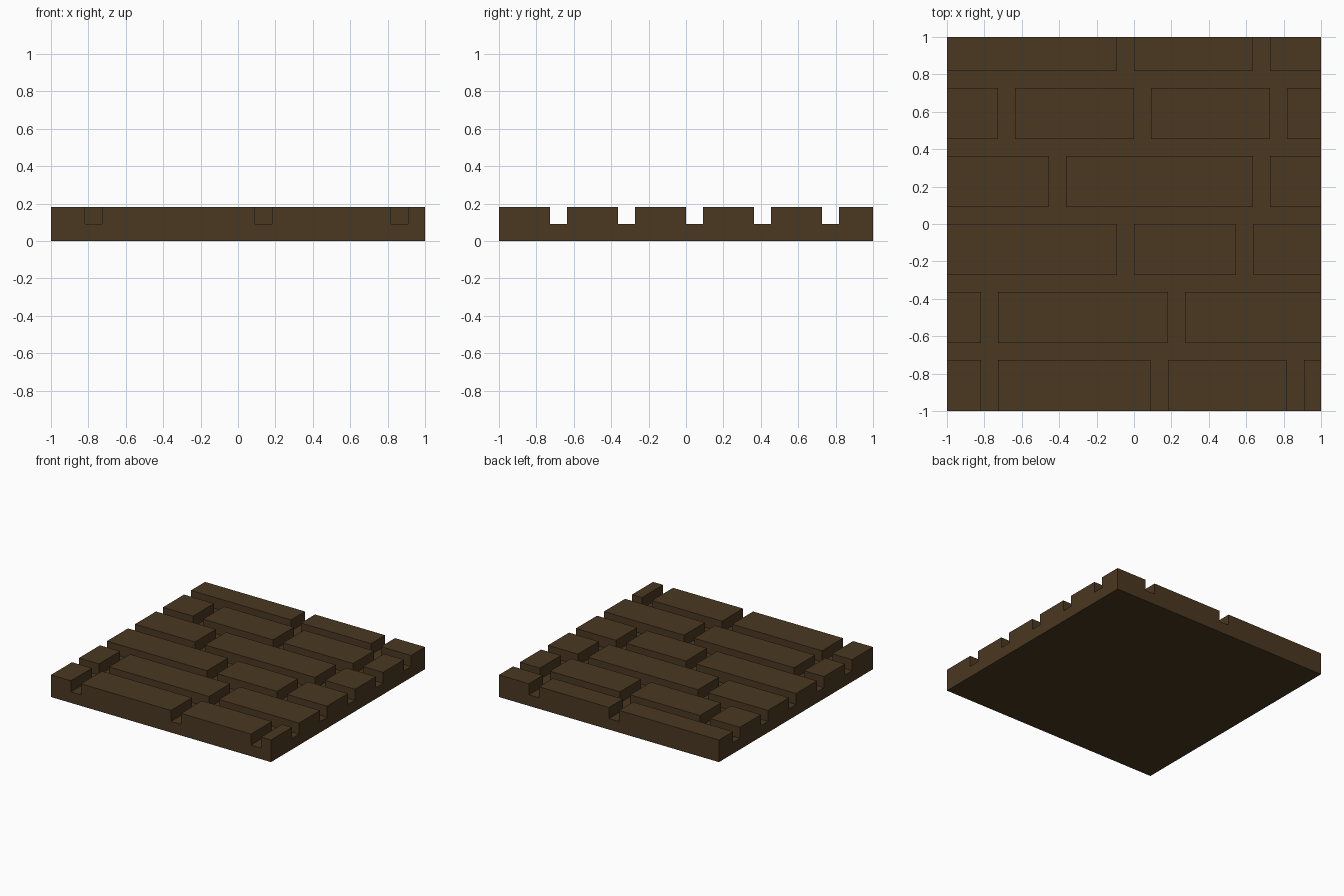
import bpy
import bmesh
from math import radians

cube = bpy.data.objects.get("Cube")
if cube:
    bpy.data.objects.remove(cube)

CELLS = 22            # cells per side of the tile
UNIT = 2 / CELLS      # mortar joint width, also slab and brick height

# Columns holding an upright joint, for each course from front to back
COURSE_JOINTS = [(2, 12, 20), (2, 13), (10, 17), (6, 18), (3, 11, 19), (10, 18)]


def is_brick(x, y):
    """True where the point lies on a brick rather than in a joint."""
    column, row = int((x + 1) / UNIT), int((y + 1) / UNIT)
    return row % 4 != 3 and column not in COURSE_JOINTS[row // 4]


def extrude_up(bm, faces):
    """Extrude faces upward by one unit and return the new top faces."""
    geom = bmesh.ops.extrude_face_region(bm, geom=faces)["geom"]
    verts = [g for g in geom if isinstance(g, bmesh.types.BMVert)]
    bmesh.ops.translate(bm, verts=verts, vec=(0, 0, UNIT))
    return [g for g in geom if isinstance(g, bmesh.types.BMFace)]


brown = bpy.data.materials.new("dark_brown")
brown.use_nodes = True
brown.diffuse_color = (0.069, 0.040, 0.015, 1)
brown.node_tree.nodes["Principled BSDF"].inputs["Base Color"].default_value = brown.diffuse_color

# Slab, then bricks raised out of its top
bm = bmesh.new()
bmesh.ops.create_grid(bm, x_segments=CELLS, y_segments=CELLS, size=1)
top = extrude_up(bm, bm.faces[:])
extrude_up(bm, [f for f in top if is_brick(*f.calc_center_median().xy)])

# Merge the flat cells into clean faces
bmesh.ops.recalc_face_normals(bm, faces=bm.faces[:])
bmesh.ops.dissolve_limit(bm, angle_limit=radians(1), verts=bm.verts[:], edges=bm.edges[:])

mesh = bpy.data.meshes.new("brick_floor_tile")
bm.to_mesh(mesh)
bm.free()
mesh.materials.append(brown)
tile = bpy.data.objects.new("brick_floor_tile", mesh)
bpy.context.collection.objects.link(tile)
